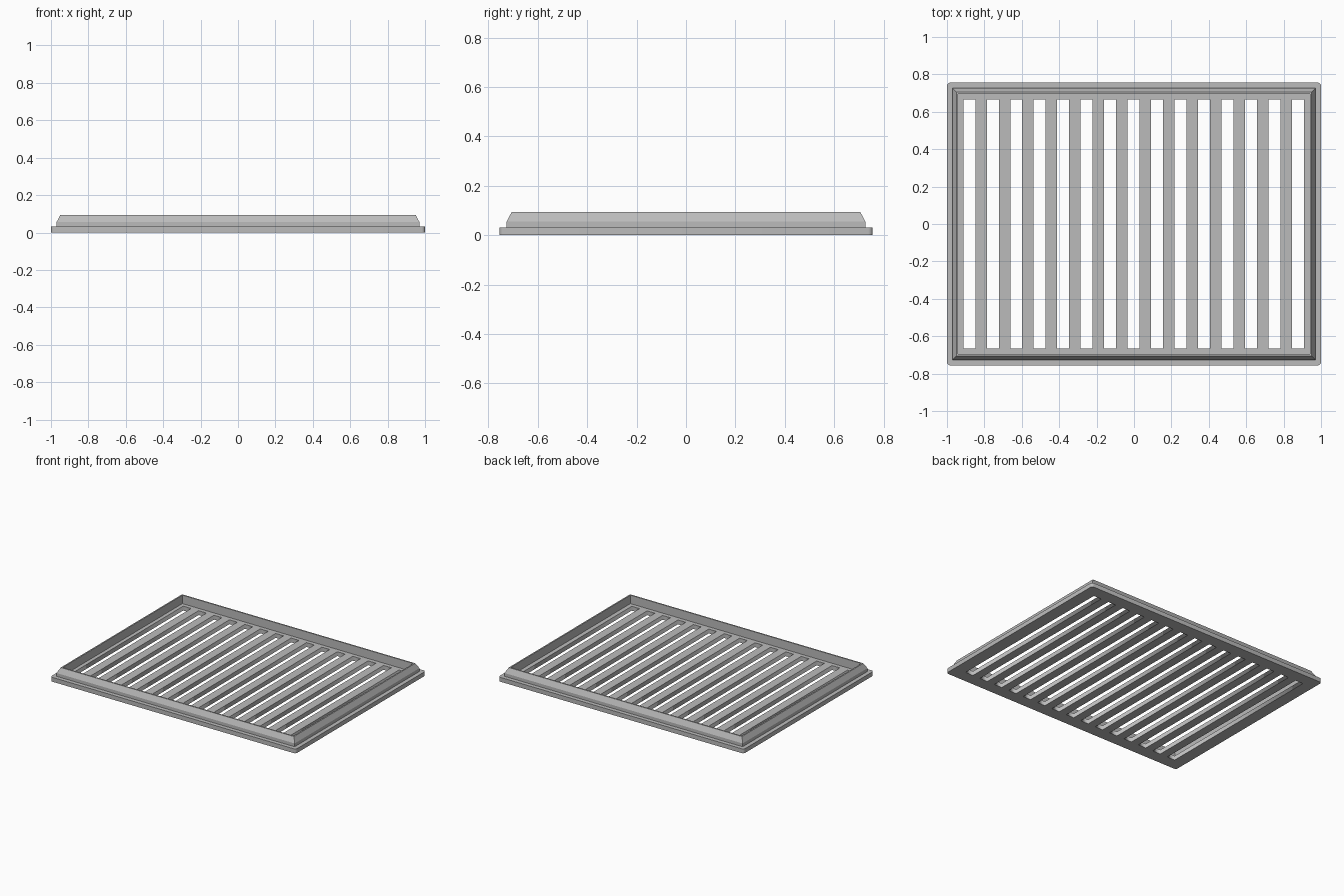
import bpy
import bmesh
from math import sin, cos, pi

cube = bpy.data.objects.get("Cube")
if cube:
    bpy.data.objects.remove(cube, do_unlink=True)

grey = bpy.data.materials.new("grey metal")
grey.use_nodes = True
colour = (0.5, 0.5, 0.5, 1)
grey.diffuse_color = colour
grey.node_tree.nodes["Principled BSDF"].inputs["Base Color"].default_value = colour

PLATE_X, PLATE_Y, PLATE_Z = 1.0, 0.756, 0.032
SLOTS, PITCH, SLOT_HALF_X, SLOT_HALF_Y = 15, 0.1255, 0.032, 0.666


def rectangle(hx, hy, cx=0):
    return [(cx - hx, -hy), (cx + hx, -hy), (cx + hx, hy), (cx - hx, hy)]


def rounded_rectangle(hx, hy, radius, steps=4):
    points = []
    for quarter, (sx, sy) in enumerate([(1, 1), (-1, 1), (-1, -1), (1, -1)]):
        for i in range(steps + 1):
            a = (quarter + i / steps) * pi / 2
            points.append((sx * (hx - radius) + radius * cos(a),
                           sy * (hy - radius) + radius * sin(a)))
    return points


# Slotted base plate: a filled outline with holes, extruded
curve = bpy.data.curves.new("slotted_plate", "CURVE")
curve.dimensions = "2D"
curve.fill_mode = "BOTH"
curve.extrude = PLATE_Z / 2
outlines = [rounded_rectangle(PLATE_X, PLATE_Y, 0.018)]
for i in range(SLOTS):
    outlines.append(rectangle(SLOT_HALF_X, SLOT_HALF_Y, (i - (SLOTS - 1) / 2) * PITCH - 0.002))
for outline in outlines:
    spline = curve.splines.new("POLY")
    spline.points.add(len(outline) - 1)
    for point, (x, y) in zip(spline.points, outline):
        point.co = (x, y, 0, 1)
    spline.use_cyclic_u = True
curve.materials.append(grey)
plate = bpy.data.objects.new("slotted_plate", curve)
plate.location.z = PLATE_Z / 2
bpy.context.collection.objects.link(plate)
bpy.ops.object.select_all(action="DESELECT")
plate.select_set(True)
bpy.context.view_layer.objects.active = plate
bpy.ops.object.convert(target="MESH")

# Raised rim: (inset, height) profile carried around the four mitred corners
profile = [(0, 0.03), (0, 0.056), (0.02, 0.094), (0.03, 0.094), (0.03, 0.03)]
bm = bmesh.new()
loops = [[bm.verts.new((x, y, z)) for x, y in rectangle(0.97 - inset, 0.726 - inset)]
         for inset, z in profile]
for k, lower in enumerate(loops):
    upper = loops[(k + 1) % len(loops)]
    for i in range(4):
        j = (i + 1) % 4
        bm.faces.new((lower[i], lower[j], upper[j], upper[i]))
bmesh.ops.recalc_face_normals(bm, faces=bm.faces)
mesh = bpy.data.meshes.new("raised_rim")
bm.to_mesh(mesh)
bm.free()
mesh.materials.append(grey)
rim = bpy.data.objects.new("raised_rim", mesh)
bpy.context.collection.objects.link(rim)
